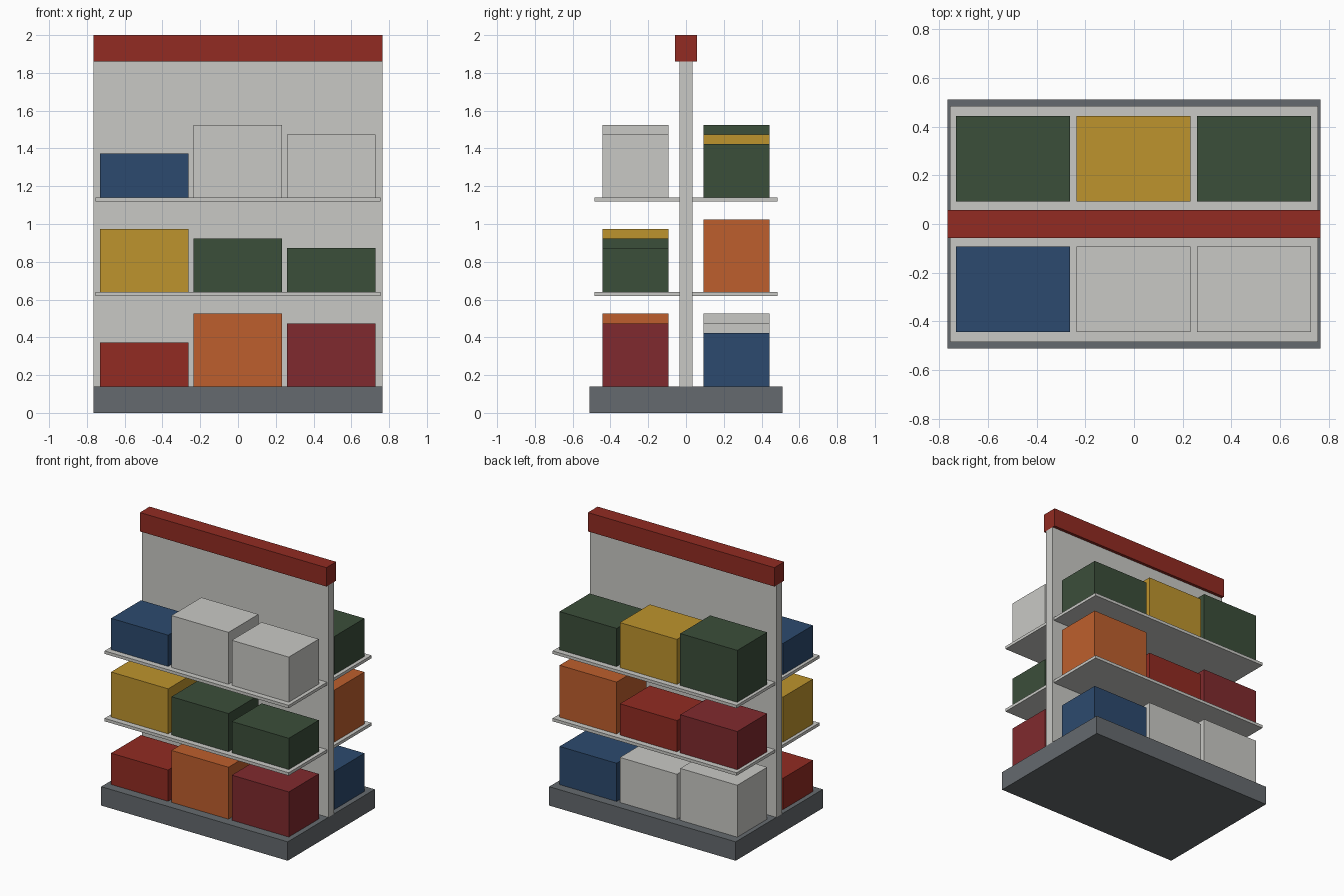
import bpy
import bmesh
from mathutils import Matrix, Vector

old = bpy.data.objects.get("Cube")
if old:
    bpy.data.objects.remove(old, do_unlink=True)


def make_material(name, rgb):
    """Flat colour given as 8-bit sRGB, stored as linear."""
    linear = [((c / 255 + 0.055) / 1.055) ** 2.4 for c in rgb]
    mat = bpy.data.materials.new(name)
    mat.use_nodes = True
    bsdf = next(n for n in mat.node_tree.nodes if n.type == 'BSDF_PRINCIPLED')
    bsdf.inputs["Base Color"].default_value = (*linear, 1)
    mat.diffuse_color = (*linear, 1)
    return mat


COLOURS = {
    "light_grey": (201, 201, 197),
    "steel_grey": (101, 106, 110),
    "red": (146, 43, 34),
    "maroon": (128, 42, 46),
    "orange": (190, 95, 45),
    "yellow": (190, 148, 45),
    "green": (59, 78, 58),
    "blue": (44, 74, 110),
}
materials = {name: make_material(name, rgb) for name, rgb in COLOURS.items()}


def box(name, low, high, colour):
    """Box between two opposite corners."""
    low, high = Vector(low), Vector(high)
    bm = bmesh.new()
    bmesh.ops.create_cube(bm, size=1, matrix=Matrix.Diagonal((*(high - low), 1)))
    mesh = bpy.data.meshes.new(name)
    bm.to_mesh(mesh)
    bm.free()
    mesh.materials.append(materials[colour])
    obj = bpy.data.objects.new(name, mesh)
    obj.location = (low + high) / 2
    bpy.context.collection.objects.link(obj)


# Base, central panel and header
W = 0.765
BASE_TOP, HEADER_BOTTOM = 0.14, 1.86
PANEL = 0.035
box("base", (-W, -0.51, 0), (W, 0.51, BASE_TOP), "steel_grey")
box("centre_panel", (-W, -PANEL, BASE_TOP), (W, PANEL, HEADER_BOTTOM), "light_grey")
box("header", (-W, -0.057, HEADER_BOTTOM), (W, 0.057, 2), "red")

# Goods on each level, from -x to +x: colour and size step
GOODS = {
    "front": [
        [("red", 0), ("orange", 3), ("maroon", 2)],
        [("yellow", 2), ("green", 1), ("green", 0)],
        [("blue", 0), ("light_grey", 3), ("light_grey", 2)],
    ],
    "back": [
        [("light_grey", 3), ("light_grey", 2), ("blue", 1)],
        [("maroon", 1), ("red", 0), ("orange", 3)],
        [("green", 3), ("yellow", 2), ("green", 1)],
    ],
}


def span(side, near, far):
    """Depth range on one side of the panel."""
    return (-far, -near) if side == "front" else (near, far)


for side, levels in GOODS.items():
    for level, row in enumerate(levels):
        floor = BASE_TOP + 0.5 * level
        # Shelf board; the lowest level rests on the base
        if level:
            y0, y1 = span(side, PANEL, 0.485)
            box(f"{side}_shelf_{level}", (-0.755, y0, floor - 0.022),
                (0.755, y1, floor), "light_grey")
        # Row of cartons
        y0, y1 = span(side, 0.092, 0.443)
        for i, (colour, step) in enumerate(row):
            x = (i - 1) * 0.495 - 0.002
            box(f"{side}_carton_{level}_{i}", (x - 0.234, y0, floor),
                (x + 0.234, y1, floor + 0.232 + 0.051 * step), colour)
